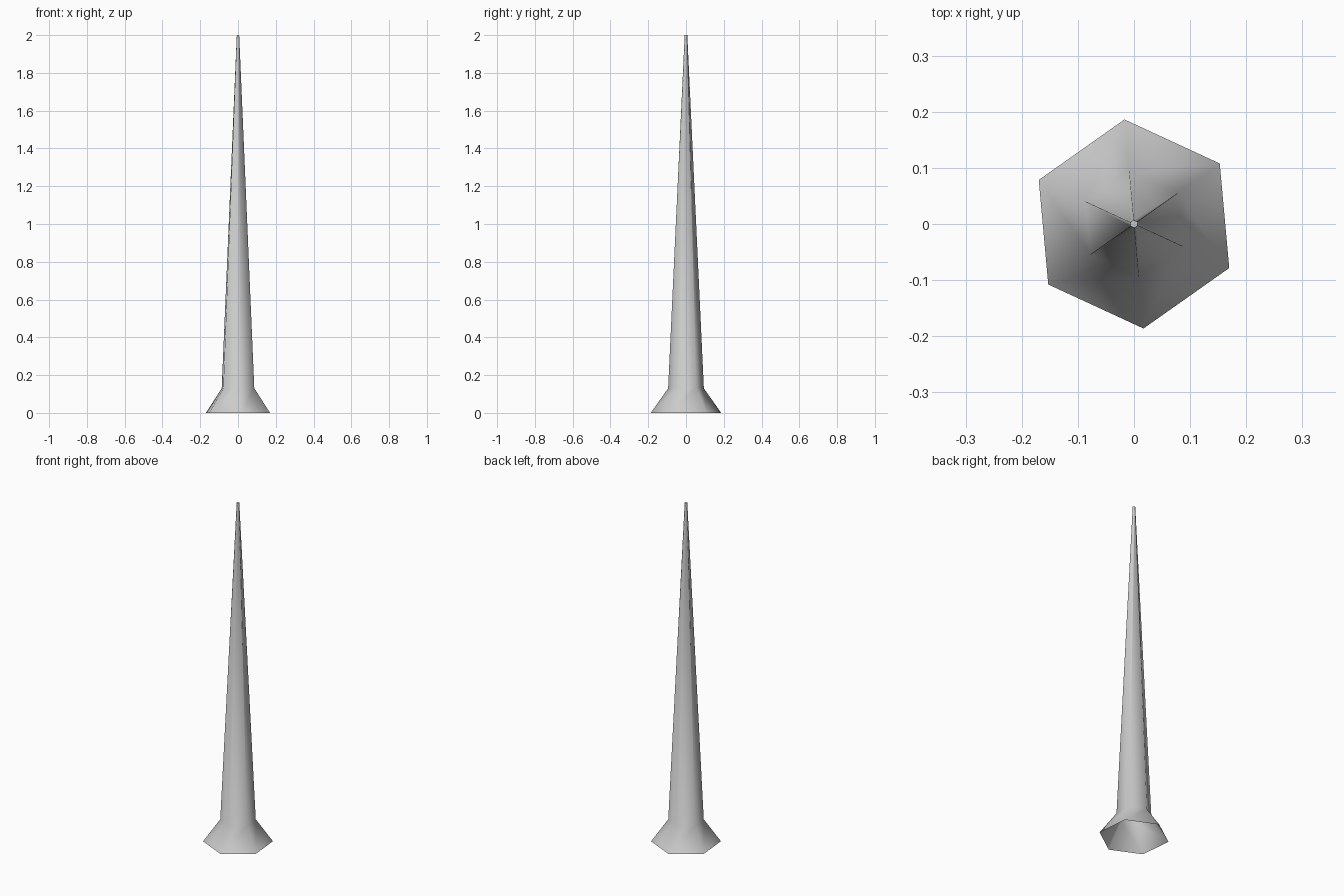
import bpy
import bmesh
from math import cos, sin, pi, radians

cube = bpy.data.objects.get("Cube")
if cube:
    bpy.data.objects.remove(cube, do_unlink=True)

SIDES = 6
TWIST = radians(35.2)
# (radius, height) from the flared foot to the tip
PROFILE = [(0.187, 0.0), (0.095, 0.13), (0.007, 2.0)]

# Plain grey surface
grey = bpy.data.materials.new("plain grey")
grey.use_nodes = True
color = (0.6, 0.6, 0.6, 1)
grey.diffuse_color = color
grey.node_tree.nodes["Principled BSDF"].inputs["Base Color"].default_value = color

# Six-sided tapered spike, hollow and open underneath
bm = bmesh.new()
rings = [[bm.verts.new((r * cos(TWIST + 2 * pi * i / SIDES),
                        r * sin(TWIST + 2 * pi * i / SIDES), z))
          for i in range(SIDES)] for r, z in PROFILE]
for low, high in zip(rings, rings[1:]):
    for i in range(SIDES):
        j = (i + 1) % SIDES
        bm.faces.new((low[i], low[j], high[j], high[i]))
bm.faces.new(rings[-1])  # small flat tip

mesh = bpy.data.meshes.new("tapered_spike")
bm.to_mesh(mesh)
bm.free()
mesh.materials.append(grey)
spike = bpy.data.objects.new("tapered_spike", mesh)
bpy.context.collection.objects.link(spike)

# Rounded shading along the sides, crisp edge at the tip
bpy.ops.object.select_all(action='DESELECT')
spike.select_set(True)
bpy.context.view_layer.objects.active = spike
bpy.ops.object.shade_smooth_by_angle(angle=radians(70))
